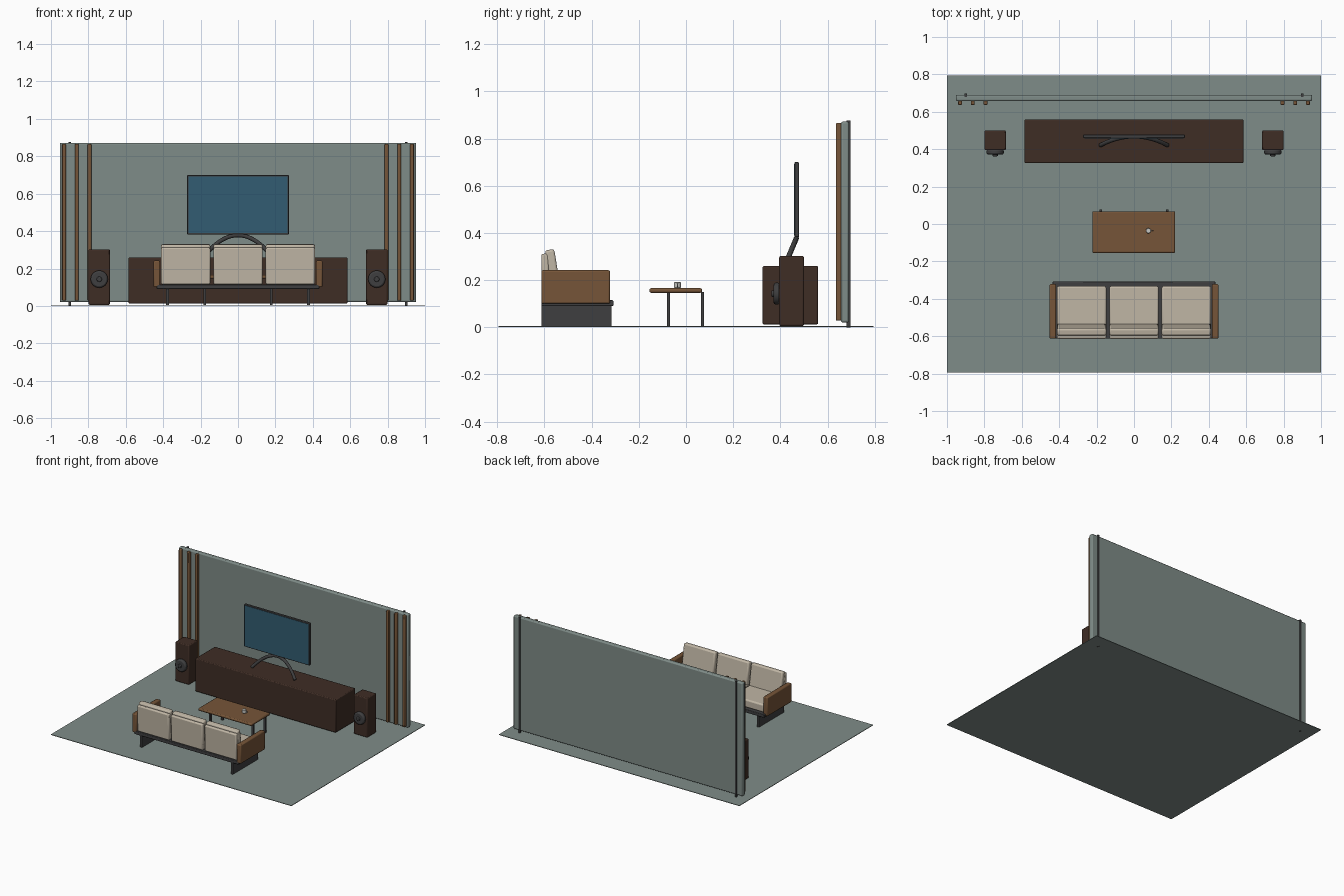
import bpy
import math

cube = bpy.data.objects.get("Cube")
if cube:
    bpy.data.objects.remove(cube, do_unlink=True)


def material(name, hex_code):
    channels = [int(hex_code[i:i + 2], 16) / 255 for i in (0, 2, 4)]
    rgb = [c / 12.92 if c <= 0.04045 else ((c + 0.055) / 1.055) ** 2.4 for c in channels]
    m = bpy.data.materials.new(name)
    m.use_nodes = True
    m.diffuse_color = (*rgb, 1)
    m.node_tree.nodes["Principled BSDF"].inputs["Base Color"].default_value = (*rgb, 1)
    return m


SAGE = material("sage_grey", "7f8c88")
DARK_WOOD = material("dark_wood", "3f2d25")
OAK = material("oak", "765538")
CHARCOAL = material("charcoal", "3f3f40")
CREAM = material("cream_fabric", "c0b6a5")
SCREEN = material("screen_blue", "325c72")
CHINA = material("china_white", "c8c8c4")


def finish(name, mat, bevel=0, segments=2):
    ob = bpy.context.object
    ob.name = name
    ob.data.materials.append(mat)
    if bevel:
        mod = ob.modifiers.new("Bevel", "BEVEL")
        mod.width, mod.segments = bevel, segments
        bpy.ops.object.shade_smooth_by_angle()
    return ob


def box(name, x, y, z, mat, bevel=0, tilt=0):
    """Box given as (min, max) ranges, optionally leaned about the x axis."""
    spans = (x, y, z)
    bpy.ops.mesh.primitive_cube_add(size=1, location=[(a + b) / 2 for a, b in spans])
    ob = bpy.context.object
    ob.scale = [b - a for a, b in spans]
    bpy.ops.object.transform_apply(location=False, rotation=False, scale=True)
    ob.rotation_euler.x = tilt
    return finish(name, mat, bevel)


def disc(name, centre, radius, depth, mat, rotation=(0, 0, 0), bevel=0):
    bpy.ops.mesh.primitive_cylinder_add(vertices=32, radius=radius, depth=depth,
                                        location=centre, rotation=rotation)
    ob = finish(name, mat, bevel)
    bpy.ops.object.shade_smooth_by_angle()
    return ob


def around(c, half):
    return (c - half, c + half)


SIDES = ((1, "left"), (-1, "right"))

# Floor and wall panel
box("floor", (-1, 1), (-0.795, 0.795), (0.001, 0.005), SAGE)
box("wall_panel", (-0.953, 0.953), (0.657, 0.691), (0.02, 0.872), SAGE, 0.008)

for s, side in SIDES:
    # Wall slats and rear supports
    for i, x in enumerate((0.794, 0.862, 0.93)):
        box(f"{side}_slat_{i + 1}", around(s * x, 0.01), (0.635, 0.66),
            (0.028, 0.866), OAK, 0.005)
    box(f"{side}_wall_support", around(s * 0.9, 0.006), (0.68, 0.697),
        (0, 0.876), CHARCOAL)

    # Speakers
    x = s * 0.742
    box(f"{side}_speaker", around(x, 0.057), (0.395, 0.5), (0.006, 0.302), DARK_WOOD, 0.006)
    turn = (math.pi / 2, 0, 0)
    disc(f"{side}_speaker_ring", (x, 0.385, 0.143), 0.046, 0.028, CHARCOAL, turn, 0.009)
    disc(f"{side}_speaker_cap", (x, 0.369, 0.143), 0.014, 0.014, CHARCOAL, turn, 0.004)

# Media console
box("media_console", (-0.585, 0.585), (0.325, 0.56), (0.012, 0.26), DARK_WOOD, 0.006)

# Television with arched stand
box("television", (-0.272, 0.272), (0.459, 0.479), (0.382, 0.7), CHARCOAL, 0.004)
box("television_screen", (-0.265, 0.265), (0.457, 0.46), (0.389, 0.693), SCREEN)
curve = bpy.data.curves.new("television_stand", "CURVE")
curve.dimensions = "3D"
curve.bevel_depth = 0.011
curve.bevel_resolution = 3
curve.use_fill_caps = True
spline = curve.splines.new("POLY")
STEPS = 20
spline.points.add(STEPS)
for i, p in enumerate(spline.points):
    t = 2 * i / STEPS - 1
    drop = 0.112 * t * t
    p.co = (0.18 * t, 0.468 - 0.42 * drop, 0.378 - drop, 1)
curve.materials.append(CHARCOAL)
bpy.context.collection.objects.link(bpy.data.objects.new("television_stand", curve))

# Coffee table
box("table_top", (-0.223, 0.22), (-0.155, 0.068), (0.146, 0.166), OAK, 0.007)
for s, side in SIDES:
    for y, end in ((-0.074, "front"), (0.07, "back")):
        box(f"table_{end}_{side}_leg", around(s * 0.177, 0.007), around(y, 0.007),
            (0.005, 0.15), CHARCOAL)

# Cup and handle
disc("cup", (0.077, -0.036, 0.179), 0.014, 0.026, CHINA, bevel=0.003)
bpy.ops.mesh.primitive_torus_add(location=(0.093, -0.036, 0.179), rotation=(math.pi / 2, 0, 0),
                                 major_radius=0.008, minor_radius=0.002,
                                 major_segments=16, minor_segments=8)
finish("cup_handle", CHINA)
bpy.ops.object.shade_smooth_by_angle()

# Sofa frame and arms
box("sofa_platform", (-0.435, 0.435), (-0.613, -0.308), (0.09, 0.115), CHARCOAL, 0.004)
for s, side in SIDES:
    box(f"sofa_{side}_leg", around(s * 0.378, 0.008), (-0.612, -0.316), (0.004, 0.1), CHARCOAL)
    box(f"sofa_{side}_arm", around(s * 0.434, 0.018), (-0.613, -0.322),
        (0.1, 0.242), OAK, 0.007)

# Sofa cushions
for x, place in ((-0.28, "right"), (0, "middle"), (0.28, "left")):
    span = around(x, 0.132)
    box(f"{place}_seat_cushion", span, (-0.6, -0.332), (0.115, 0.175), CREAM, 0.01)
    box(f"{place}_back_support", span, (-0.611, -0.58), (0.115, 0.312), CREAM, 0.008, 0.03)
    box(f"{place}_back_cushion", span, (-0.585, -0.545), (0.16, 0.33), CREAM, 0.01, 0.16)
